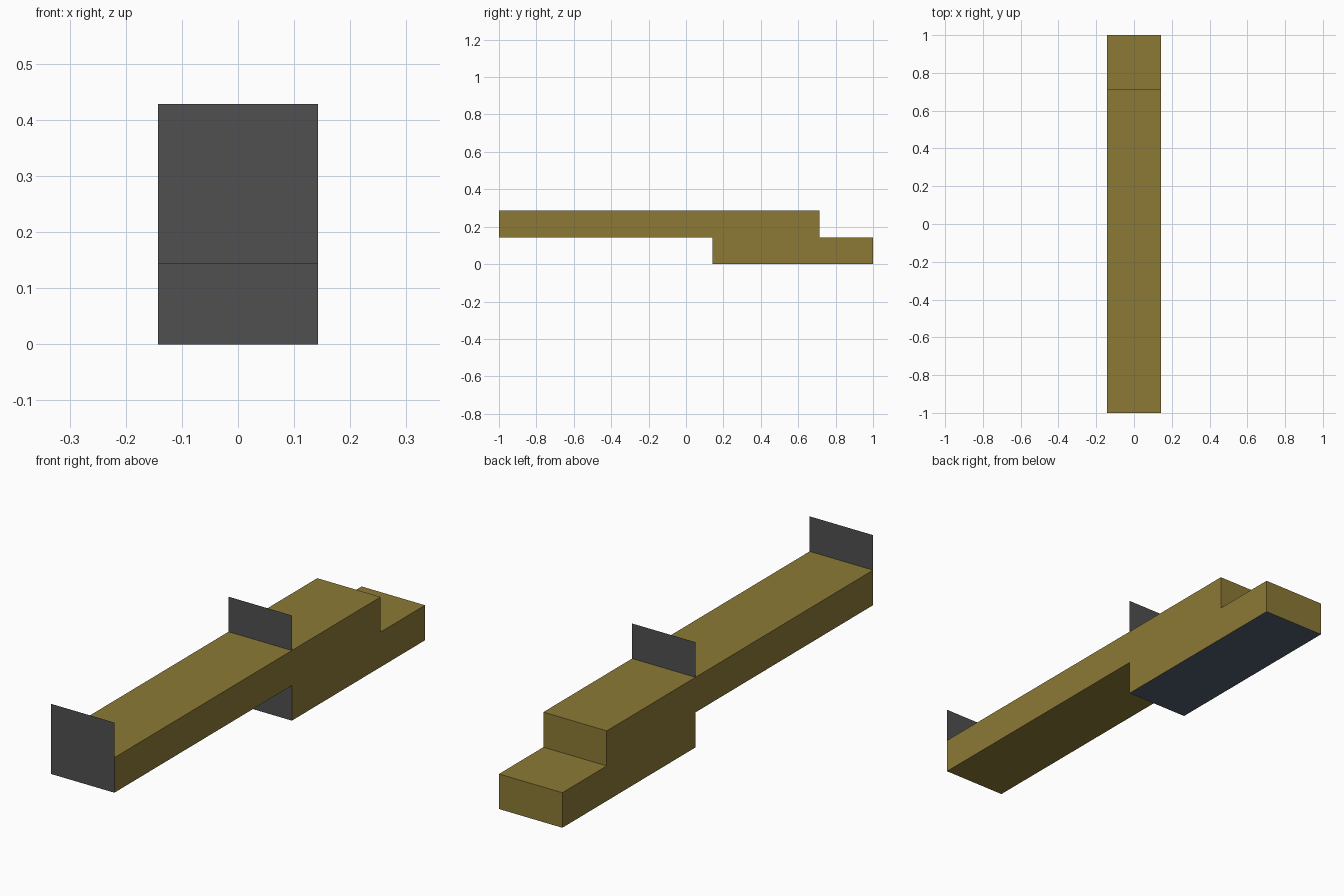
import bpy
import bmesh
from mathutils import Vector

cube = bpy.data.objects.get("Cube")
if cube:
    bpy.data.objects.remove(cube, do_unlink=True)

UNIT = 1 / 7           # every step of the model is one unit
HALF = UNIT            # half of the width


def material(name, rgb):
    """Flat material from an sRGB colour given as 0-255 values."""
    linear = [((c / 255 + 0.055) / 1.055) ** 2.4 for c in rgb] + [1.0]
    mat = bpy.data.materials.new(name)
    mat.use_nodes = True
    mat.diffuse_color = linear
    bsdf = mat.node_tree.nodes["Principled BSDF"]
    bsdf.inputs["Base Color"].default_value = linear
    bsdf.inputs["Roughness"].default_value = 0.9
    return mat


brown = material("olive brown", (140, 122, 54))
grey = material("dark grey", (80, 80, 80))
slate = material("slate blue", (84, 95, 112))


def finish(name, bm, mats):
    mesh = bpy.data.meshes.new(name)
    bm.to_mesh(mesh)
    bm.free()
    for mat in mats:
        mesh.materials.append(mat)
    obj = bpy.data.objects.new(name, mesh)
    bpy.context.collection.objects.link(obj)
    return obj


# Stepped body: side profile (y, z) in units, extruded across the width
profile = [(-7, 1), (1, 1), (1, 0), (7, 0), (7, 1), (5, 1), (5, 2), (-7, 2)]
bm = bmesh.new()
side = bm.faces.new([bm.verts.new((-HALF, y * UNIT, z * UNIT)) for y, z in profile])
extruded = bmesh.ops.extrude_face_region(bm, geom=[side])
moved = [v for v in extruded["geom"] if isinstance(v, bmesh.types.BMVert)]
bmesh.ops.translate(bm, verts=moved, vec=Vector((2 * HALF, 0, 0)))
bmesh.ops.recalc_face_normals(bm, faces=bm.faces)

# Grey on forward faces, slate on the lowest face, brown elsewhere
for face in bm.faces:
    if face.normal.y < -0.9:
        face.material_index = 1
    elif face.normal.z < -0.9 and face.calc_center_median().z < 0.01:
        face.material_index = 2
finish("stepped_body", bm, [brown, grey, slate])


# Flat upright plates standing on the top of the body
def upright_plate(name, y):
    bm = bmesh.new()
    corners = [(-HALF, 2), (HALF, 2), (HALF, 3), (-HALF, 3)]
    bm.faces.new([bm.verts.new((x, y * UNIT, z * UNIT)) for x, z in corners])
    finish(name, bm, [grey])


upright_plate("front_plate", -7)
upright_plate("middle_plate", 1)
